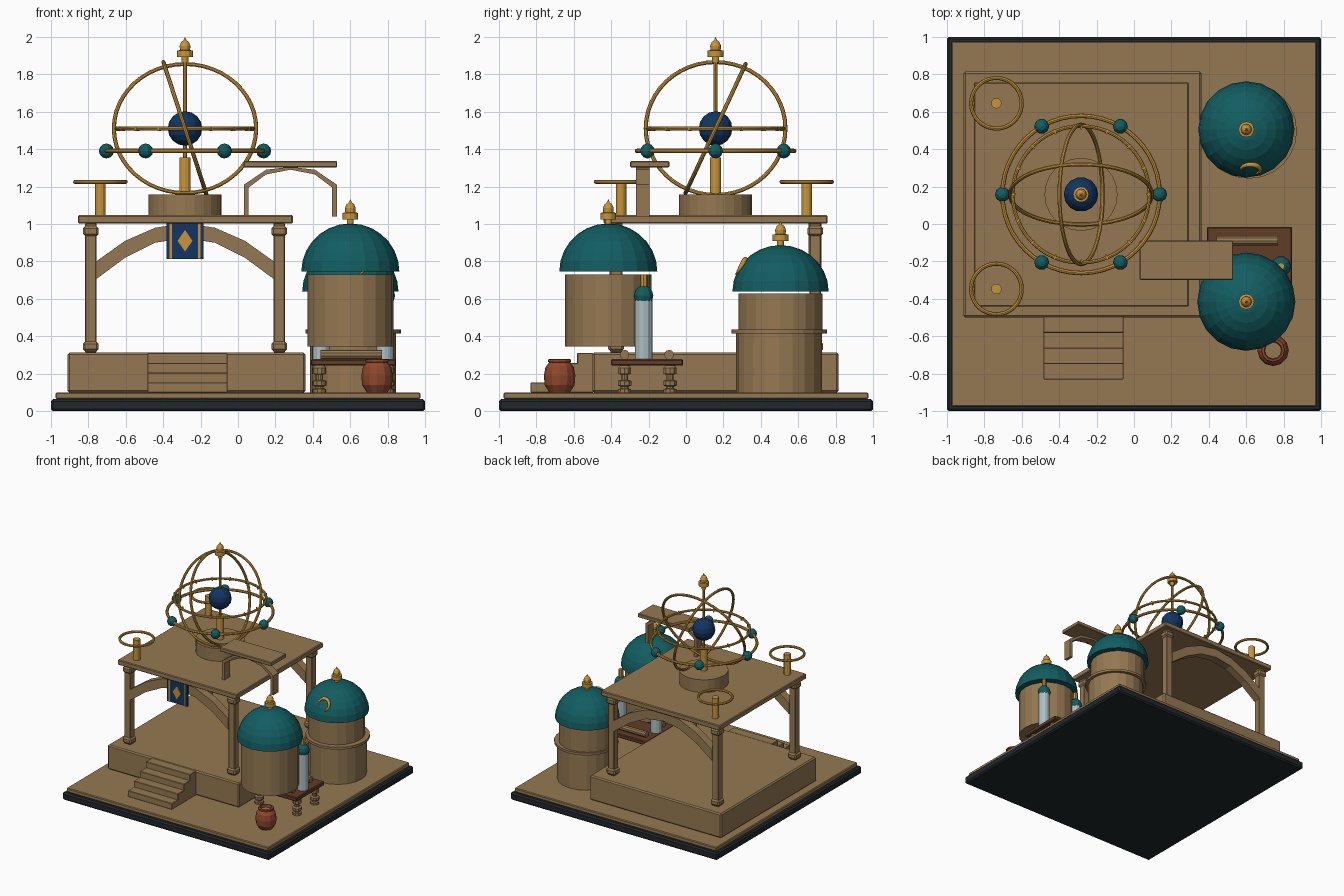
import bpy, bmesh
from math import sin, cos, pi, radians
from mathutils import Vector

cube = bpy.data.objects.get("Cube")
if cube:
    bpy.data.objects.remove(cube, do_unlink=True)


def material(name, r, g, b):
    m = bpy.data.materials.new(name)
    m.use_nodes = True
    m.diffuse_color = (r, g, b, 1)
    m.node_tree.nodes["Principled BSDF"].inputs["Base Color"].default_value = (r, g, b, 1)
    return m


SAND = material("sandstone", 0.30, 0.19, 0.085)
TEAL = material("teal_tile", 0.006, 0.11, 0.12)
GOLD = material("gold", 0.58, 0.30, 0.045)
BLUE = material("deep_blue", 0.006, 0.035, 0.12)
DARK = material("dark_stone", 0.015, 0.021, 0.024)
WOOD = material("brown_wood", 0.12, 0.045, 0.02)
CLAY = material("red_clay", 0.28, 0.065, 0.025)
GLASS = material("pale_glass", 0.42, 0.52, 0.55)


def finish(bm, name, mat, bevel=0):
    bmesh.ops.recalc_face_normals(bm, faces=bm.faces)
    me = bpy.data.meshes.new(name)
    bm.to_mesh(me)
    bm.free()
    me.materials.append(mat)
    ob = bpy.data.objects.new(name, me)
    bpy.context.collection.objects.link(ob)
    if bevel:
        mod = ob.modifiers.new("bevel", "BEVEL")
        mod.width, mod.segments = bevel, 1
    return ob


def box(name, x, y, z, mat, bevel=0.0):
    """Box from (low, high) pairs."""
    bm = bmesh.new()
    bmesh.ops.create_cube(bm, size=1)
    for v in bm.verts:
        v.co = [p[0] + (c + 0.5) * (p[1] - p[0]) for c, p in zip(v.co, (x, y, z))]
    return finish(bm, name, mat, bevel)


def lathe(name, profile, n, loc, mat):
    """Spin (radius, height) points round z; ends with radius 0 become poles."""
    bm = bmesh.new()
    rings = []
    for r, z in profile:
        if r == 0:
            rings.append([bm.verts.new((0, 0, z))] * n)
        else:
            rings.append([bm.verts.new((r * cos(2 * pi * i / n), r * sin(2 * pi * i / n), z))
                          for i in range(n)])
    for a, b in zip(rings, rings[1:]):
        for i in range(n):
            j = (i + 1) % n
            bm.faces.new(dict.fromkeys((a[i], a[j], b[j], b[i])))
    ob = finish(bm, name, mat)
    ob.location = loc
    return ob


def drum(name, r, z0, z1, n, xy, mat):
    return lathe(name, [(0, z0), (r, z0), (r, z1), (0, z1)], n, (*xy, 0), mat)


def ball(name, r, loc, mat, n=10):
    rows = n // 2 + 1
    pts = [(r * sin(pi * i / rows) if 0 < i < rows else 0, -r * cos(pi * i / rows))
           for i in range(rows + 1)]
    return lathe(name, pts, n, loc, mat)


def hoop(name, r, tube, loc, rot=(0, 0, 0)):
    bpy.ops.mesh.primitive_torus_add(major_radius=r, minor_radius=tube, major_segments=48,
                                     minor_segments=8, location=loc, rotation=rot)
    ob = bpy.context.object
    ob.name = name
    ob.data.materials.append(GOLD)
    bpy.ops.object.shade_smooth_by_angle()


def prism(name, pts, y0, y1, mat):
    """Extrude an xz outline along y."""
    bm = bmesh.new()
    face = bm.faces.new([bm.verts.new((x, y0, z)) for x, z in pts])
    ext = bmesh.ops.extrude_face_region(bm, geom=[face])
    for v in ext["geom"]:
        if isinstance(v, bmesh.types.BMVert):
            v.co.y = y1
    return finish(bm, name, mat)


def arch(name, cx, outer, inner, y0, y1):
    """Mirror half outlines, listed from foot to crown, into a full arch."""
    def full(half):
        return [(cx - x, z) for x, z in half] + [(cx + x, z) for x, z in half[-2::-1]]
    prism(name, full(outer) + full(inner)[::-1], y0, y1, SAND)


def finial(name, x, y, z):
    lathe(name, [(0, -0.03), (0.018, -0.03), (0.018, 0), (0.042, 0), (0.042, 0.034), (0.027, 0.037),
                 (0.029, 0.06), (0.02, 0.08), (0.008, 0.09), (0, 0.108)], 12, (x, y, z), GOLD)


def dome(name, r, h, loc):
    pts = [(0, 0)] + [(r * cos(i * pi / 14), h * sin(i * pi / 14)) for i in range(7)] + [(0, h)]
    lathe(name, pts, 20, loc, TEAL)
    finial(name + "_finial", loc[0], loc[1], loc[2] + h + 0.022)


# Ground
box("base_slab", (-1, 1), (-1, 1), (0, 0.065), DARK, 0.012)
box("courtyard", (-0.975, 0.975), (-0.975, 0.975), (0.065, 0.1), SAND, 0.006)

# Platform and stairs
box("platform", (-0.91, 0.36), (-0.5, 0.815), (0.1, 0.313), SAND, 0.01)
for i in range(4):
    box("stair_step", (-0.483, -0.057), (-0.83 + 0.083 * i, -0.495), (0.1, 0.153 + 0.0525 * i), SAND, 0.003)

# Pavilion: columns, arches, deck
CX, CY = -0.283, 0.158
box("deck", (-0.855, 0.293), (-0.44, 0.757), (1.003, 1.047), SAND, 0.006)
for y in (CY - 0.532, CY + 0.532):
    for x in (CX - 0.503, CX + 0.503):
        box("column", (x - 0.03, x + 0.03), (y - 0.03, y + 0.03), (0.313, 1.005), SAND, 0.004)
        for z0, z1 in ((0.32, 0.372), (0.935, 0.988)):
            box("column_collar", (x - 0.042, x + 0.042), (y - 0.042, y + 0.042), (z0, z1), SAND, 0.012)
    arch("pavilion_arch", CX, [(0.475, 0.80), (0.32, 0.91), (0.16, 0.98), (0, 1.004)],
         [(0.475, 0.705), (0.32, 0.82), (0.16, 0.90), (0, 0.925)], y - 0.035, y + 0.035)

# Banner
box("banner", (CX - 0.1, CX + 0.1), (-0.432, -0.42), (0.812, 1.003), BLUE)
for s in (-1, 1):
    x = CX + s * 0.077
    box("banner_stripe", (x - 0.007, x + 0.007), (-0.437, -0.431), (0.812, 1.003), GOLD)
prism("banner_diamond", [(CX, 0.853), (CX + 0.04, 0.91), (CX, 0.968), (CX - 0.04, 0.91)], -0.44, -0.431, GOLD)

# Armillary sphere
CZ = 1.51
drum("pedestal", 0.195, 1.047, 1.158, 24, (CX, CY), SAND)
drum("armillary_neck", 0.03, 1.158, 1.355, 12, (CX, CY), GOLD)
drum("armillary_axis", 0.011, 1.35, 1.9, 8, (CX, CY), GOLD)
ball("armillary_globe", 0.092, (CX, CY, CZ), BLUE, 14)
finial("armillary_finial", CX, CY, 1.892)
hoop("tilted_ring_a", 0.373, 0.011, (CX, CY, CZ), (0, radians(-108), 0))
hoop("tilted_ring_b", 0.38, 0.011, (CX, CY, CZ), (radians(65), 0, 0))
hoop("level_ring", 0.365, 0.01, (CX, CY, CZ))
hoop("planet_ring", 0.42, 0.012, (CX, CY, 1.39))
for i in range(16):
    a = 2 * pi * i / 16
    tick = box("ring_tick", (-0.014, 0.014), (-0.004, 0.004), (-0.012, 0.012), GOLD)
    tick.location = (CX + 0.362 * cos(a), CY + 0.362 * sin(a), CZ)
    tick.rotation_euler.z = a
for i in range(6):
    a = pi * i / 3
    ball("planet", 0.04, (CX + 0.42 * cos(a), CY + 0.42 * sin(a), 1.39), TEAL)

# Dial stands on the deck
for y in (-0.347, 0.645):
    drum("dial_post", 0.028, 1.047, 1.225, 12, (-0.735, y), GOLD)
    hoop("dial_ring", 0.135, 0.011, (-0.735, y, 1.225))

# Footbridge
box("bridge_slab", (0.03, 0.53), (-0.298, -0.088), (1.303, 1.336), SAND, 0.005)
arch("bridge_arch", 0.28, [(0.248, 1.04), (0.248, 1.21), (0.13, 1.29), (0, 1.305)],
     [(0.223, 1.04), (0.223, 1.195), (0.13, 1.265), (0, 1.29)], -0.268, -0.195)

# Front tower
drum("front_tower", 0.23, 0.345, 0.731, 20, (0.6, -0.415), SAND)
dome("front_dome", 0.262, 0.258, (0.6, -0.415, 0.745))

# Back tower
drum("back_tower_lower", 0.23, 0.1, 0.43, 20, (0.615, 0.497), SAND)
drum("back_tower_band", 0.255, 0.415, 0.436, 24, (0.615, 0.497), SAND)
drum("back_tower_upper", 0.225, 0.43, 0.63, 20, (0.6, 0.505), SAND)
dome("back_dome", 0.257, 0.247, (0.6, 0.505, 0.64))

# Crescent lying on the back dome
curve = bpy.data.curves.new("crescent", "CURVE")
curve.dimensions = "3D"
curve.bevel_depth, curve.bevel_resolution, curve.use_fill_caps = 0.014, 2, True
path = curve.splines.new("POLY")
path.points.add(16)
tilt = Vector((0, 0.52, 0.86))
for i, p in enumerate(path.points):
    a = radians(-60 + 250 * i / 16)
    co = Vector((0.622, 0.29, 0.768)) + 0.052 * (cos(a) * Vector((1, 0, 0)) + sin(a) * tilt)
    p.co = (*co, 1)
    p.radius = 0.25 + 0.75 * sin(pi * i / 16)
crescent = bpy.data.objects.new("crescent", curve)
curve.materials.append(GOLD)
bpy.context.collection.objects.link(crescent)

# Work table with turned legs
box("table_top", (0.39, 0.845), (-0.4, -0.015), (0.243, 0.278), WOOD, 0.006)
LEG = [(0, 0.1), (0.036, 0.1), (0.036, 0.118), (0.022, 0.122), (0.022, 0.132), (0.038, 0.138),
       (0.038, 0.162), (0.02, 0.168), (0.02, 0.195), (0.036, 0.2), (0.036, 0.232), (0.025, 0.245), (0, 0.245)]
for x in (0.435, 0.8):
    for y in (-0.328, -0.085):
        lathe("table_leg", LEG, 10, (x, y, 0), SAND)
for y in (-0.328, -0.09):
    roll = drum("scroll", 0.026, -0.165, 0.165, 10, (0, 0), SAND)
    roll.rotation_euler.y = pi / 2
    roll.location = (0.605, y, 0.302)

# Glass vials
for x in (0.445, 0.785):
    drum("vial", 0.046, 0.278, 0.6, 12, (x, -0.226), GLASS)
    ball("vial_cap", 0.054, (x, -0.226, 0.617), TEAL)
    drum("vial_stopper", 0.02, 0.65, 0.73, 8, (x, -0.226), GOLD)

# Clay pot
lathe("pot", [(0, 0.1), (0.055, 0.1), (0.08, 0.14), (0.084, 0.19), (0.076, 0.235), (0.055, 0.262),
              (0.045, 0.262), (0.045, 0.25), (0, 0.25)], 12, (0.743, -0.675, 0), CLAY)
lathe("pot_rim", [(0.05, 0.258), (0.062, 0.264), (0.062, 0.276), (0.048, 0.28), (0.044, 0.262), (0.05, 0.258)],
      12, (0.743, -0.675, 0), CLAY)
drum("pot_filling", 0.045, 0.25, 0.256, 12, (0.743, -0.675), SAND)
